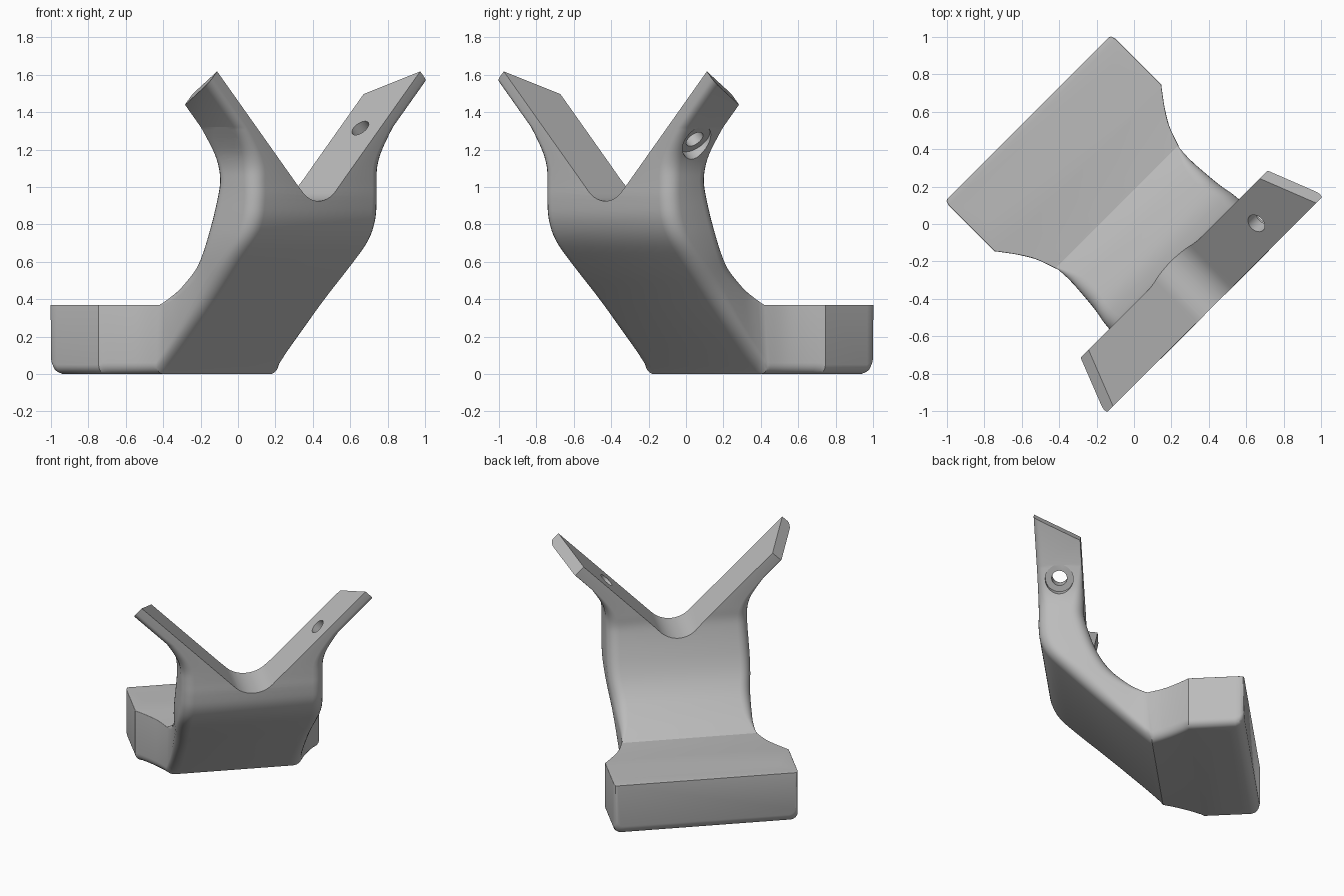
import bpy, bmesh
from math import sin, cos, pi, sqrt
from mathutils import Vector

if "Cube" in bpy.data.objects:
    bpy.data.objects.remove(bpy.data.objects["Cube"], do_unlink=True)

grey = bpy.data.materials.new("plain_grey")
grey.use_nodes = True
grey.diffuse_color = (0.5, 0.5, 0.5, 1)
grey.node_tree.nodes["Principled BSDF"].inputs["Base Color"].default_value = (0.5, 0.5, 0.5, 1)


def place(u, v, z):
    """u runs across the bracket, v from its base to its fork; it stands turned 45 degrees."""
    return Vector(((u + v) / sqrt(2), (u - v) / sqrt(2), z))


def finish(bm, name):
    bmesh.ops.recalc_face_normals(bm, faces=bm.faces)
    mesh = bpy.data.meshes.new(name)
    bm.to_mesh(mesh)
    bm.free()
    mesh.materials.append(grey)
    obj = bpy.data.objects.new(name, mesh)
    bpy.context.collection.objects.link(obj)
    return obj


def section(bv, bz, tv, tz, w, rb, rt, steps=6):
    """Rounded rectangle of half width w, from the outer skin (b) to the inner skin (t)."""
    length = Vector((tv - bv, tz - bz)).length
    ring = []
    corners = ((w, 0, rb, -pi / 2), (w, length, rt, 0), (-w, length, rt, pi / 2), (-w, 0, rb, pi))
    for cu, ch, r, start in corners:
        mu = cu - r if cu > 0 else cu + r
        mh = ch - r if ch > 0 else ch + r
        for i in range(steps + 1):
            a = start + i / steps * pi / 2
            k = (mh + r * sin(a)) / length
            ring.append(place(mu + r * cos(a), bv + k * (tv - bv), bz + k * (tz - bz)))
    return ring


def smooth_path(rows, cuts=4):
    """Catmull-Rom interpolation between section rows."""
    out = []
    for i in range(len(rows) - 1):
        quad = [rows[max(i - 1, 0)], rows[i], rows[i + 1], rows[min(i + 2, len(rows) - 1)]]
        for j in range(cuts):
            t = j / cuts
            out.append([b + 0.5 * t * (c - a + t * (2 * a - 5 * b + 4 * c - d + t * (3 * (b - c) + d - a)))
                        for a, b, c, d in zip(*quad)])
    return out + [rows[-1]]


# Base block, then flared sides narrowing to the neck
S = 0.004
rows = [[-.80, .06, -.80, .37, .612, .05, S],
        [-.79, .03, -.795, .37, .622, .05, S],
        [-.77, .01, -.77, .37, .63, .05, S],
        [-.74, 0, -.74, .37, .63, .05, S],
        [-.424, 0, -.424, .37, .63, .05, S]]
flare = [(-.424, .63), (-.33, .56), (-.24, .505), (-.13, .465)]
rows += smooth_path([[v - .03 * (v > -.2), 0, v, .37, w, .06, S] for v, w in flare])[1:]

# Neck sweeping up into the fork
neck = [[-.16, 0, -.13, .37, .46, .07, S],
        [-.06, .10, -.03, .445, .455, .08, .05],
        [.08, .24, .05, .515, .46, .08, .07],
        [.25, .41, .12, .585, .47, .08, .08],
        [.42, .58, .18, .665, .485, .08, .08],
        [.54, .71, .225, .755, .49, .08, .08],
        [.595, .82, .262, .86, .488, .08, .08],
        [.61, .93, .29, .96, .485, .08, .08],
        [.61, 1.02, .303, 1.03, .485, .08, .08],
        [.61, 1.10, .303, 1.10, .488, .08, .07],
        [.61, 1.17, .303, 1.17, .505, .07, .05],
        [.61, 1.24, .303, 1.24, .54, .06, .03],
        [.61, 1.32, .303, 1.32, .59, .05, .01]]
rows += smooth_path(neck)[1:]
rows.append([.61, 1.70, .303, 1.70, .97, .05, .01])

bm = bmesh.new()
rings = [[bm.verts.new(p) for p in section(*row)] for row in rows]
for lower, upper in zip(rings, rings[1:]):
    n = len(lower)
    for i in range(n):
        bm.faces.new((lower[i], lower[(i + 1) % n], upper[(i + 1) % n], upper[i]))
bm.faces.new(rings[0])
bm.faces.new(rings[-1])

# Slanted ends of the two arms
for side in (1, -1):
    bmesh.ops.bisect_plane(bm, geom=bm.verts[:] + bm.edges[:] + bm.faces[:], dist=1e-5,
                           plane_co=place(side * .647, .303, 1.497),
                           plane_no=place(side * .707, -.557, .707), clear_outer=True)
    bmesh.ops.holes_fill(bm, edges=[e for e in bm.edges if e.is_boundary])
bracket = finish(bm, "forked_bracket")


def cylinder(name, center, axis, radius, depth):
    bm = bmesh.new()
    bmesh.ops.create_cone(bm, cap_ends=True, segments=32, radius1=radius, radius2=radius, depth=depth)
    matrix = axis.to_track_quat('Z', 'Y').to_matrix().to_4x4()
    matrix.translation = center
    bm.transform(matrix)
    return finish(bm, name)


# Rounded V notch between the arms
R = 0.18
outline = [(-1.15, 2), (1.15, 2)]
for i in range(17):
    a = pi / 4 - i / 16 * pi / 2
    outline.append((R * sin(a), .85 + R * sqrt(2) - R * cos(a)))
bm = bmesh.new()
front, back = [[bm.verts.new(place(u, v, z)) for u, z in outline] for v in (.9, 0)]
bm.faces.new(front)
bm.faces.new(back)
for i in range(len(outline)):
    j = (i + 1) % len(outline)
    bm.faces.new((front[i], front[j], back[j], back[i]))
cutters = [finish(bm, "notch_cutter")]

# Screw holes, and clearance for the screw heads under the arms
for side in (1, -1):
    axis = place(side * .7071, 0, -.7071)
    hole = place(side * .465, .46, 1.315)
    cutters.append(cylinder("base_hole_cutter", place(side * .495, -.637, .2), Vector((0, 0, 1)), .055, 1))
    cutters.append(cylinder("head_cutter", hole + axis * .235, axis, .095, .3))
    cutters.append(cylinder("arm_hole_cutter", hole + axis * .1, axis, .052, .4))

bpy.context.view_layer.objects.active = bracket
bracket.select_set(True)
for cutter in cutters:
    mod = bracket.modifiers.new("cut", 'BOOLEAN')
    mod.operation = 'DIFFERENCE'
    mod.solver = 'EXACT'
    mod.object = cutter
    bpy.ops.object.modifier_apply(modifier=mod.name)
    bpy.data.objects.remove(cutter, do_unlink=True)
bpy.ops.object.shade_smooth_by_angle(angle=pi / 6)
